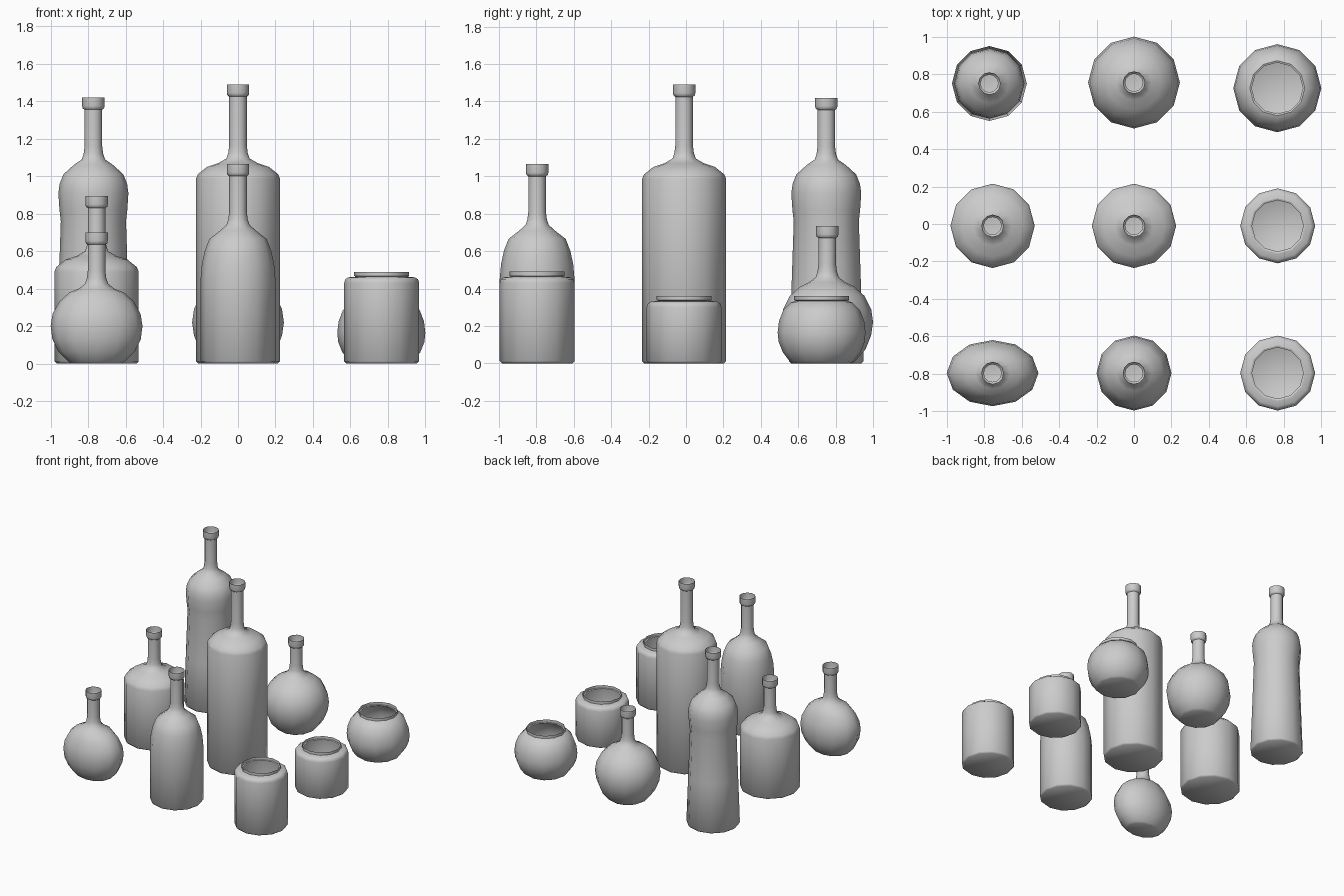
import bpy, bmesh, math

if "Cube" in bpy.data.objects:
    bpy.data.objects.remove(bpy.data.objects["Cube"])

SIDES = 12


def lathe(name, loc, profile, depth=1.0, blend=(0.0, 0.0)):
    """Revolve (radius, z) points; depth squashes y below the blend heights."""
    bm = bmesh.new()
    rings = []
    for r, z in profile:
        s = 1.0
        if depth != 1.0:
            t = min(1, max(0, (z - blend[0]) / (blend[1] - blend[0])))
            s = depth + (1 - depth) * t
        rings.append([bm.verts.new((r * math.cos(2 * math.pi * i / SIDES),
                                    s * r * math.sin(2 * math.pi * i / SIDES), z))
                      for i in range(SIDES)])
    bm.faces.new(rings[0][::-1])
    for a, b in zip(rings, rings[1:]):
        for i in range(SIDES):
            j = (i + 1) % SIDES
            bm.faces.new((a[i], a[j], b[j], b[i]))
    mesh = bpy.data.meshes.new(name)
    bm.to_mesh(mesh)
    bm.free()
    ob = bpy.data.objects.new(name, mesh)
    ob.location = (loc[0], loc[1], 0)
    bpy.context.collection.objects.link(ob)
    bpy.ops.object.select_all(action='DESELECT')
    ob.select_set(True)
    bpy.context.view_layer.objects.active = ob
    bpy.ops.object.shade_smooth_by_angle(angle=math.radians(50))
    return ob


def neck(start, top):
    """Flared neck root, straight neck and collar lip."""
    return [(0.062, start), (0.052, start + 0.03), (0.047, start + 0.07),
            (0.047, top - 0.065), (0.057, top - 0.058),
            (0.06, top - 0.045), (0.06, top)]


def base(r):
    return [(r - 0.012, 0.0), (r, 0.012)]


def jar_lip(top):
    return [(0.137, top - 0.026), (0.147, top - 0.022), (0.147, top)]


def straight_jar(name, loc, r, top):
    lathe(name, loc, base(r) + [(r, top - 0.06), (r - 0.006, top - 0.04),
          (r - 0.022, top - 0.03)] + jar_lip(top))


def shoulder_bottle(name, loc, r, sh, top):
    lathe(name, loc, base(r) + [(r, sh), (r - 0.01, sh + 0.025),
          (r - 0.06, sh + 0.065), (0.105, sh + 0.085)] + neck(sh + 0.11, top))


# Straight sided bottles
shoulder_bottle("tall_bottle", (0, -0.01), 0.225, 0.985, 1.49)
shoulder_bottle("short_bottle", (-0.755, -0.01), 0.225, 0.49, 0.895)

# Tapered bottle with a waist below the shoulder
lathe("waisted_bottle", (-0.772, 0.75),
      base(0.2) + [(0.186, 0.4), (0.174, 0.76), (0.181, 0.82), (0.187, 0.91),
                   (0.18, 0.96), (0.16, 1.01), (0.105, 1.06)] + neck(1.09, 1.42))

# Bottle with long sloping shoulders
lathe("sloped_bottle", (0, -0.796),
      base(0.2) + [(0.2, 0.45), (0.193, 0.53), (0.178, 0.6), (0.153, 0.665),
                   (0.095, 0.71)] + neck(0.74, 1.065))

# Globe bottle
lathe("globe_bottle", (0, 0.755),
      [(0.13, 0), (0.15, 0.012), (0.205, 0.075), (0.235, 0.15), (0.245, 0.22),
       (0.235, 0.29), (0.2, 0.36), (0.145, 0.41), (0.095, 0.435)] + neck(0.46, 0.735))

# Oval flask: squashed body with a round neck
lathe("oval_flask", (-0.755, -0.796),
      [(0.13, 0), (0.15, 0.01), (0.205, 0.065), (0.236, 0.13), (0.245, 0.2),
       (0.235, 0.265), (0.2, 0.33), (0.145, 0.38), (0.095, 0.4)] + neck(0.425, 0.70),
      depth=0.72, blend=(0.36, 0.43))

# Wide mouthed jars
straight_jar("tall_jar", (0.767, -0.796), 0.2, 0.49)
straight_jar("short_jar", (0.767, -0.01), 0.2, 0.36)
lathe("round_jar", (0.765, 0.725),
      [(0.155, 0), (0.17, 0.01), (0.208, 0.06), (0.23, 0.115), (0.235, 0.165),
       (0.228, 0.225), (0.205, 0.285), (0.165, 0.325)] + jar_lip(0.36))
